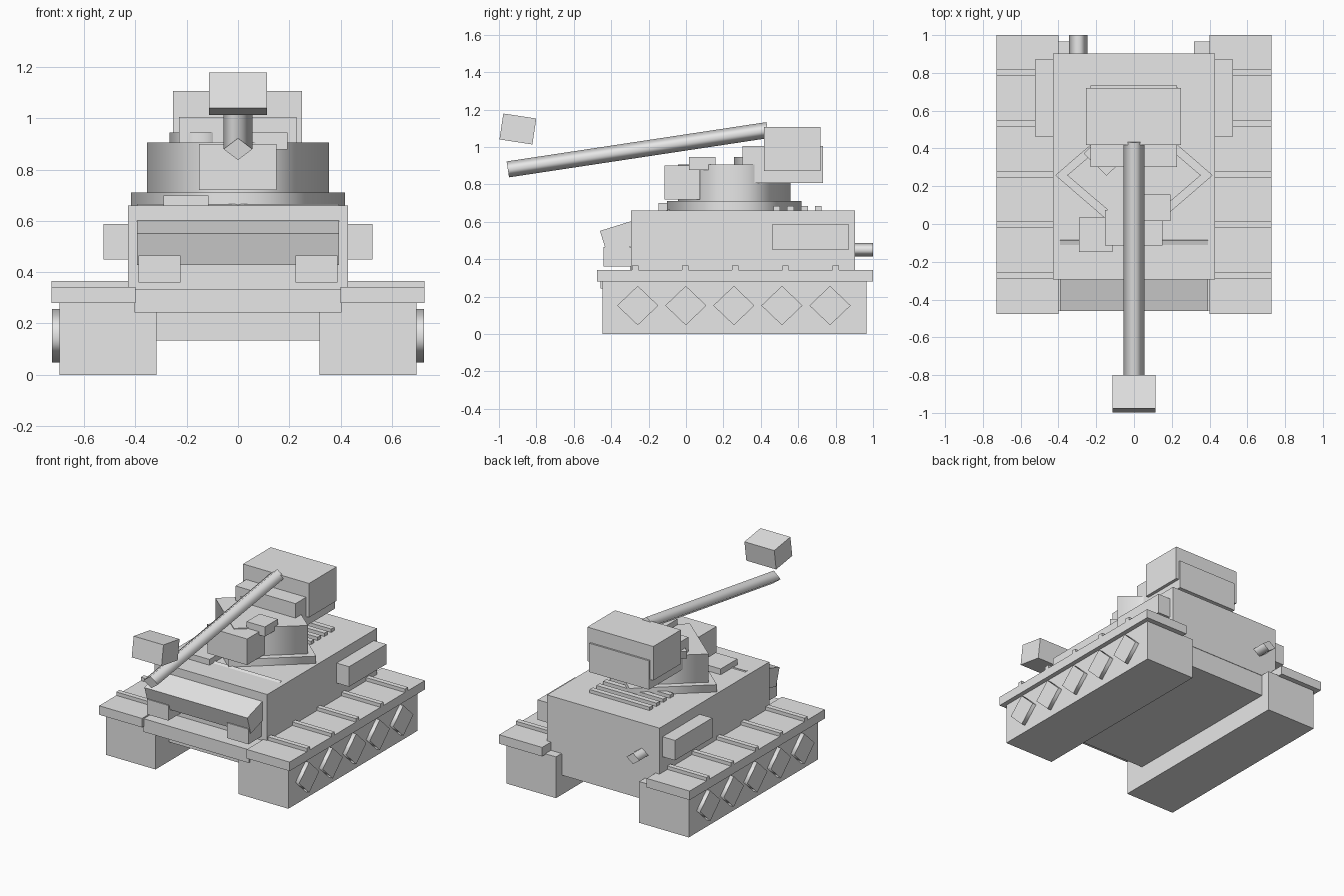
import bpy, bmesh, math
from mathutils import Matrix

if "Cube" in bpy.data.objects:
    bpy.data.objects.remove(bpy.data.objects["Cube"])

grey = bpy.data.materials.new("plain_grey")
grey.diffuse_color = (0.8, 0.8, 0.8, 1)
grey.use_nodes = True
grey.node_tree.nodes["Principled BSDF"].inputs["Base Color"].default_value = grey.diffuse_color


def finish(name, bm, loc, rot):
    bmesh.ops.recalc_face_normals(bm, faces=bm.faces)
    me = bpy.data.meshes.new(name)
    bm.to_mesh(me)
    bm.free()
    me.materials.append(grey)
    ob = bpy.data.objects.new(name, me)
    ob.location = loc
    ob.rotation_euler = rot
    bpy.context.collection.objects.link(ob)
    return ob


def block(name, x, y, z, tilt=0):
    """Box given by its (min, max) ranges, tilted about x through its centre."""
    bm = bmesh.new()
    size = [r[1] - r[0] for r in (x, y, z)]
    mid = [(r[0] + r[1]) / 2 for r in (x, y, z)]
    bmesh.ops.create_cube(bm, size=1, matrix=Matrix.Diagonal((*size, 1)))
    return finish(name, bm, mid, (math.radians(tilt), 0, 0))


def pair(name, x, y, z):
    """Mirrored boxes on both sides."""
    block(name + "_right", x, y, z)
    block(name + "_left", (-x[1], -x[0]), y, z)


def prism(name, loc, ra, rb, depth, rot=(0, 0, 0)):
    """Four-sided cylinder with corners on its axes, smooth sides, flat caps."""
    bm = bmesh.new()
    rings = []
    for h in (-depth / 2, depth / 2):
        rings.append([bm.verts.new((a * ra, b * rb, h))
                      for a, b in ((1, 0), (0, 1), (-1, 0), (0, -1))])
    low, top = rings
    bm.faces.new(low)
    bm.faces.new(top)
    for i in range(4):
        j = (i + 1) % 4
        bm.faces.new((low[i], low[j], top[j], top[i])).smooth = True
    return finish(name, bm, loc, rot)


# Hull
block("lower_hull", (-0.33, 0.33), (-0.30, 0.90), (0.134, 0.40))
block("upper_hull", (-0.43, 0.43), (-0.295, 0.903), (0.28, 0.66))
block("nose_beam", (-0.403, 0.403), (-0.457, -0.28), (0.242, 0.333))
pair("headlight", (0.224, 0.388), (-0.44, -0.28), (0.36, 0.465))
pair("side_box", (0.40, 0.525), (0.463, 0.87), (0.45, 0.588))

# Sloped front plate, running back through the deck
t = math.radians(17.3)
plate_l, plate_h = 0.39, 0.128
cy = -0.46 + math.cos(t) * plate_l / 2 + math.sin(t) * plate_h / 2
cz = 0.551 + math.sin(t) * plate_l / 2 - math.cos(t) * plate_h / 2
block("front_plate", (-0.393, 0.393), (cy - plate_l / 2, cy + plate_l / 2),
      (cz - plate_h / 2, cz + plate_h / 2), math.degrees(t))

# Tracks, fenders, fender ribs and wheels
pair("track", (0.318, 0.697), (-0.446, 0.965), (0, 0.285))
pair("fender", (0.40, 0.728), (-0.476, 1.0), (0.28, 0.342))
for i in range(5):
    y = -0.272 + 0.268 * i
    pair(f"fender_rib_{i}", (0.40, 0.728), (y - 0.017, y + 0.017), (0.33, 0.366))
    for side, s in (("right", 1), ("left", -1)):
        prism(f"wheel_{side}_{i}", (s * 0.70, -0.258 + 0.257 * i, 0.152),
              0.105, 0.11, 0.05, (0, math.pi / 2, 0))

# Rear deck grille, driver hatch and exhaust
for i in range(4):
    y = 0.485 + 0.074 * i
    block(f"grille_bar_{i}", (-0.23, 0.23), (y - 0.018, y + 0.018), (0.65, 0.683))
block("driver_hatch", (-0.29, -0.115), (-0.147, 0.035), (0.65, 0.70))
prism("exhaust", (-0.295, 0.93, 0.45), 0.05, 0.037, 0.14, (math.pi / 2, 0, 0))

# Turret
prism("turret_ring", (0, 0.258, 0.683), 0.417, 0.36, 0.055)
prism("turret", (0, 0.258, 0.806), 0.354, 0.302, 0.20)
prism("cupola", (-0.145, 0.373, 0.92), 0.122, 0.117, 0.05)
block("mantlet", (-0.153, 0.15), (-0.115, 0.075), (0.72, 0.90))
block("sight_box", (0.055, 0.194), (0.016, 0.157), (0.878, 0.945))
block("bustle", (-0.23, 0.228), (0.302, 0.732), (0.807, 1.006))
block("rear_box", (-0.254, 0.25), (0.418, 0.72), (0.872, 1.107))

# Gun barrel and muzzle block, tilted opposite ways
slope = math.radians(8.6)
prism("barrel", (0, -0.258, 0.985), 0.056, 0.043, 1.405, (math.pi / 2 + slope, 0, 0))
block("muzzle_block", (-0.114, 0.114), (-0.988, -0.81), (1.026, 1.166), -8.6)
